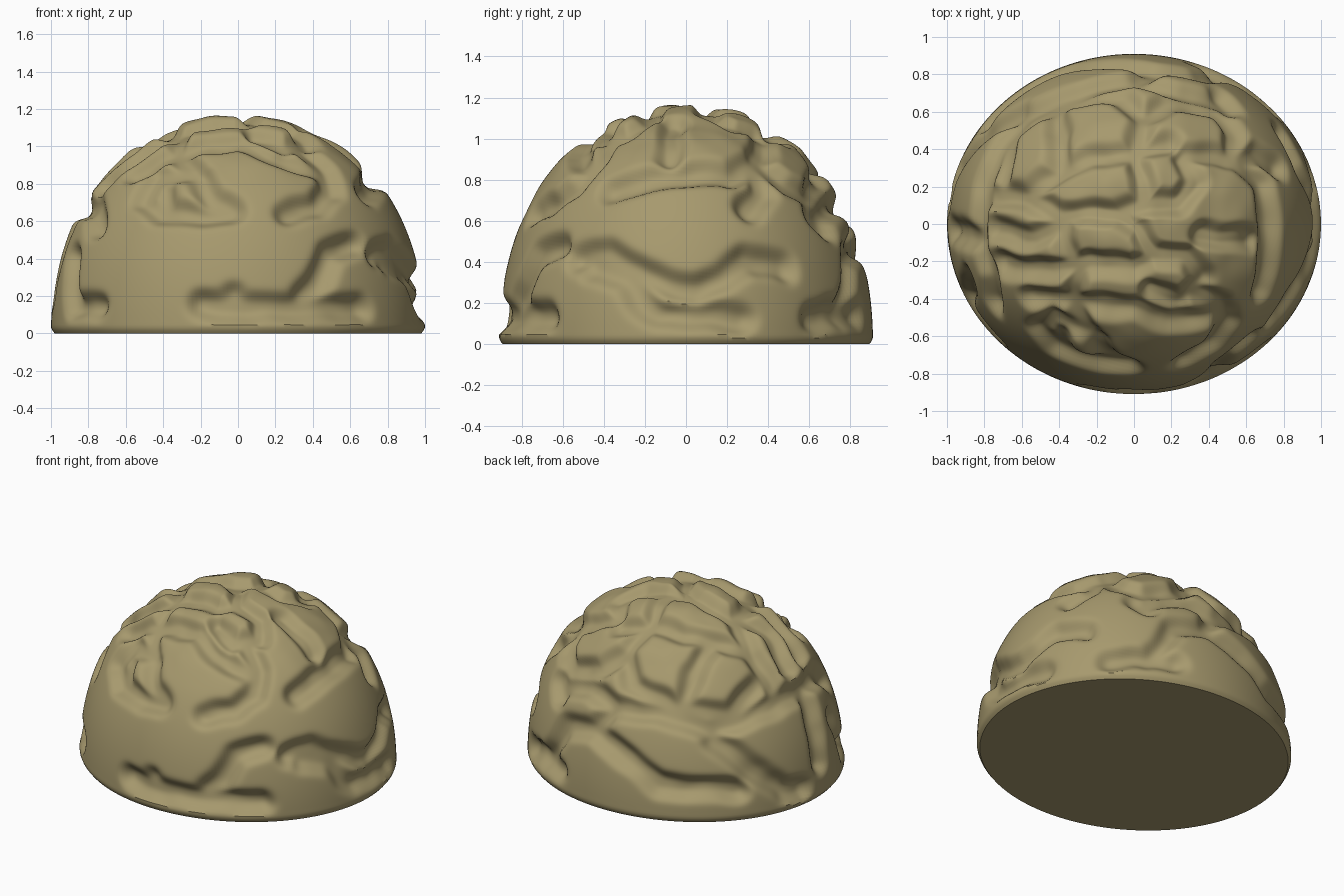
import bpy
import bmesh
from mathutils import Vector, noise, kdtree

DEPTH, WIDTH, HEIGHT, POWER = 0.91, 1.0, 1.18, 2.12
GROOVE_DEPTH, FLOOR_HALF, RIM_HALF = 0.065, 0.025, 0.095
CROWN_WEAR = 0.022

cube = bpy.data.objects.get("Cube")
if cube:
    bpy.data.objects.remove(cube, do_unlink=True)


# Dome helpers: a slightly full ellipsoid
def dome_radius(z):
    return max(0.0, 1 - (z / HEIGHT) ** POWER) ** (1 / POWER)


def on_dome(point):
    ring = Vector((point.x / WIDTH, point.y / DEPTH)).length
    size = ring ** POWER + (abs(point.z) / HEIGHT) ** POWER
    return point / size ** (1 / POWER)


def dome_normal(p):
    return Vector((p.x / WIDTH ** 2, p.y / DEPTH ** 2, p.z / HEIGHT ** 2)).normalized()


# Each side turns a flat drawing position into a point on the dome
def front_point(x, z, sign=-1):
    return Vector((x, sign * DEPTH * max(0, dome_radius(z) ** 2 - x * x) ** 0.5, z))


def back_point(x, z):
    return front_point(x, z, 1)


def left_point(y, z, sign=1):
    across = max(0, dome_radius(z) ** 2 - (y / DEPTH) ** 2) ** 0.5
    return Vector((sign * across, y, z))


def right_point(y, z):
    return left_point(y, z, -1)


def top_point(x, y):
    ring = min(1, Vector((x, y / DEPTH)).length)
    return Vector((x, y, HEIGHT * (1 - ring ** POWER) ** (1 / POWER)))


# Groove centre lines
front_grooves = [
    [(-.2, .15), (.2, .14), (.66, .14)],
    [(-.03, .18), (-.02, .19)],
    [(.36, .2), (.43, .27), (.5, .43), (.63, .48)],
    [(.27, .65), (.42, .69), (.5, .77), (.46, .9), (.36, 1)],
    [(-.03, .66), (-.2, .64), (-.42, .65), (-.52, .73), (-.44, .85), (-.25, .88)],
    [(-.03, .66), (-.15, .73), (-.2, .84)],
    [(-.4, .68), (-.4, .78)],
]
left_grooves = [
    [(-.52, .42), (-.4, .44), (-.22, .34), (.05, .26), (.18, .32), (.3, .42), (.48, .37)],
    [(-.45, .38), (-.3, .32), (-.22, .22), (-.12, .14), (.27, .13)],
    [(.62, .13), (.72, .16), (.84, .15)],
    [(.31, .66), (.38, .76), (.36, .84)],
    [(.63, .63), (.69, .57)],
]
right_grooves = [
    [(-.59, .15), (-.4, .15), (-.3, .4)],
    [(-.04, .22), (-.04, .45), (-.08, .66)],
    [(-.08, .66), (.15, .68), (.4, .63), (.57, .6)],
    [(.6, .52), (.45, .32), (.28, .14), (.15, .12)],
    [(-.42, .57), (-.3, .68), (-.08, .68)],
]
back_grooves = [
    [(.1, .48), (-.14, .38), (-.38, .23), (-.78, .2)],
    [(-.62, .58), (-.3, .66), (0, .64), (.1, .48)],
    [(.1, .48), (.35, .42), (.45, .25), (.53, .15)],
    [(0, .64), (.25, .7), (.45, .62)],
]
top_grooves = [
    [(.3, .4), (.55, .36), (.7, .22), (.73, 0), (.69, -.36)],
    [(.08, .12), (.25, .12), (.34, .24), (.28, .37)],
    [(.1, -.38), (.27, -.42), (.38, -.3), (.3, -.18), (.1, -.16)],
    [(.38, -.06), (.64, -.08)],
    [(-.55, -.4), (-.3, -.44), (0, -.46), (.2, -.53), (.42, -.5)],
    [(-.72, -.22), (-.48, -.26), (-.25, -.22), (0, -.24), (.1, -.16)],
    [(-.76, -.02), (-.56, -.08), (-.4, .03), (-.36, -.2)],
    [(-.78, .16), (-.6, .16), (-.4, .03)],
    [(-.6, .16), (-.42, .28), (-.4, .5), (-.42, .66)],
    [(-.4, .05), (-.1, .06), (.08, .12), (0, .4), (.2, .46)],
    [(-.42, .28), (-.25, .37), (0, .4)],
    [(-.72, .25), (-.67, .48), (-.42, .66), (-.08, .7)],
    [(0, .4), (.05, .58), (.2, .66), (.45, .62), (.55, .5), (.55, .36)],
    [(.05, .58), (-.08, .7)],
    [(-.3, -.24), (-.34, -.44), (-.25, -.6)],
    [(.1, -.16), (.02, -.02), (-.1, .06)],
]

samples = []
for grooves, place in ((front_grooves, front_point), (left_grooves, left_point),
                       (right_grooves, right_point), (back_grooves, back_point),
                       (top_grooves, top_point)):
    for path in grooves:
        points = [place(*pair) for pair in path]
        for start, end in zip(points, points[1:]):
            steps = max(2, int((end - start).length / 0.008))
            samples += [on_dome(start.lerp(end, i / steps)) for i in range(steps + 1)]

tree = kdtree.KDTree(len(samples))
for index, sample in enumerate(samples):
    tree.insert(sample, index)
tree.balance()


def smooth_ramp(low, high, value):
    t = min(1, max(0, (value - low) / (high - low)))
    return t * t * (3 - 2 * t)


def carve_depth(point):
    # Slight wander keeps the groove walls organic; the crown is worn lower
    wander = noise.noise_vector(point * 6) * 0.022
    distance = tree.find(point + wander)[2]
    groove = 1 - smooth_ramp(FLOOR_HALF, RIM_HALF, distance)
    lumps = noise.noise(point * 6)
    wear = CROWN_WEAR * smooth_ramp(0.75, 1.1, point.z) * (0.7 + lumps)
    return GROOVE_DEPTH * groove * (1 + 0.25 * lumps) + wear * (1 - 0.6 * groove)


# Domed body: upper half of a sphere, reshaped and carved
bm = bmesh.new()
bmesh.ops.create_uvsphere(bm, u_segments=320, v_segments=240, radius=1)
bmesh.ops.delete(bm, geom=[v for v in bm.verts if v.co.z < -0.001], context='VERTS')
for vert in bm.verts:
    base = on_dome(Vector((vert.co.x * WIDTH, vert.co.y * DEPTH, max(0, vert.co.z) * HEIGHT)))
    carved = base - dome_normal(base) * carve_depth(base)
    # Rounded foot
    low = max(0, 1 - base.z / 0.04)
    carved.x *= 1 - 0.02 * low ** 2
    carved.y *= 1 - 0.02 * low ** 2
    carved.z = max(0, carved.z) if base.z > 0 else 0
    vert.co = carved

# Soften the groove walls
soft = [v for v in bm.verts if v.co.z > 0.05]
for _ in range(5):
    bmesh.ops.smooth_vert(bm, verts=soft, factor=0.5,
                          use_axis_x=True, use_axis_y=True, use_axis_z=True)

# Flat underside with a crisp rim
rim = [e for e in bm.edges if e.is_boundary]
bmesh.ops.holes_fill(bm, edges=rim, sides=0)
bmesh.ops.recalc_face_normals(bm, faces=bm.faces)
mesh = bpy.data.meshes.new("grooved_dome")
bm.to_mesh(mesh)
bm.free()

dome = bpy.data.objects.new("grooved_dome", mesh)
bpy.context.collection.objects.link(dome)

# Olive khaki surface
khaki = bpy.data.materials.new("olive_khaki")
khaki.use_nodes = True
colour = (0.385, 0.32, 0.155, 1)
khaki.diffuse_color = colour
khaki.node_tree.nodes["Principled BSDF"].inputs["Base Color"].default_value = colour
mesh.materials.append(khaki)

bpy.ops.object.select_all(action='DESELECT')
dome.select_set(True)
bpy.context.view_layer.objects.active = dome
bpy.ops.object.shade_smooth_by_angle(angle=0.7)
